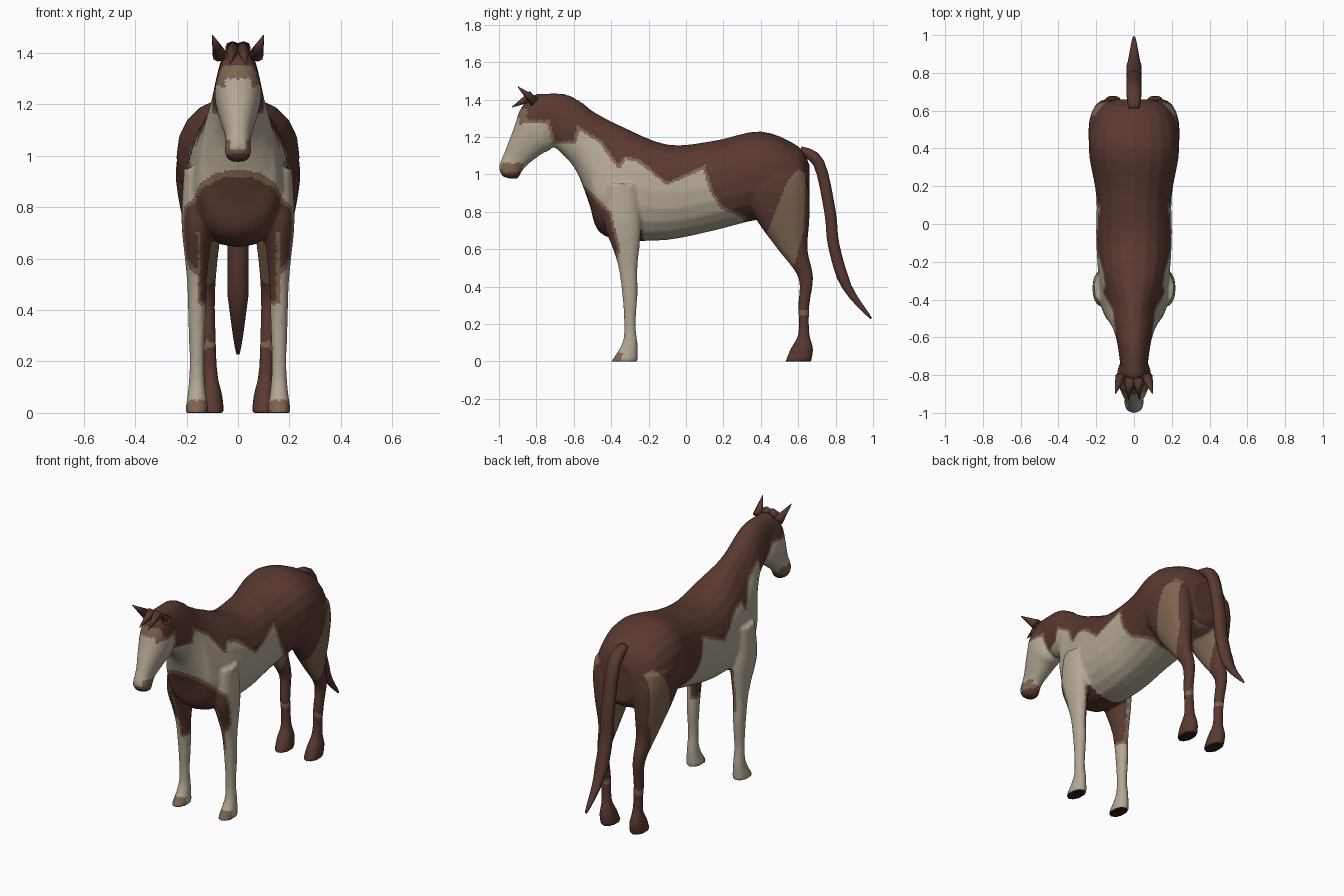
import bpy, bmesh, math
from mathutils import Vector
from mathutils.geometry import intersect_point_line

default_cube = bpy.data.objects.get("Cube")
if default_cube:
    bpy.data.objects.remove(default_cube, do_unlink=True)


def material(name, *rgb):
    mat = bpy.data.materials.new(name)
    mat.use_nodes = True
    mat.diffuse_color = (*rgb, 1)
    shader = mat.node_tree.nodes["Principled BSDF"]
    shader.inputs["Base Color"].default_value = (*rgb, 1)
    return mat


palette = [material("chestnut_brown", .1, .04, .03),
           material("cream", .45, .39, .3),
           material("tan", .21, .13, .08),
           material("dark_sole", .03, .01, .01)]
BROWN, CREAM, TAN, DARK = range(len(palette))


def flowing(rows, steps=4):
    """Catmull-Rom interpolation of all columns, so few key sections are needed."""
    result = []
    for i in range(len(rows) - 1):
        before, start, end, after = (Vector(rows[min(max(k, 0), len(rows) - 1)])
                                     for k in range(i - 1, i + 3))
        for step in range(steps):
            t = step / steps
            leave, arrive = (end - before) / 2, (after - start) / 2
            result.append(start + leave * t
                          + (3 * (end - start) - 2 * leave - arrive) * t ** 2
                          + (2 * (start - end) + leave + arrive) * t ** 3)
    return result + [Vector(rows[-1])]


def loft(bm, sections, sides=20):
    """Skin closed sections: upper point, lower point, half width, upper narrowing."""
    loops = []
    for upper, lower, half_width, narrowing in sections:
        loop = []
        for i in range(sides):
            angle = math.tau * i / sides
            # A slightly squared ellipse
            across, along = (math.copysign(abs(v) ** .9, v)
                             for v in (math.cos(angle), math.sin(angle)))
            point = lower.lerp(upper, (1 + along) / 2)
            point.x += half_width * across * (1 - narrowing * along)
            loop.append(bm.verts.new(point))
        loops.append(loop)
    for a, b in zip(loops, loops[1:]):
        for i in range(sides):
            bm.faces.new((a[i - 1], a[i], b[i], b[i - 1]))
    bm.faces.new(loops[0])
    bm.faces.new(loops[-1])


def make_object(name, bm):
    bmesh.ops.recalc_face_normals(bm, faces=bm.faces)
    mesh = bpy.data.meshes.new(name)
    bm.to_mesh(mesh)
    bm.free()
    mesh.shade_smooth()
    mesh.materials.append(palette[BROWN])
    ob = bpy.data.objects.new(name, mesh)
    bpy.context.collection.objects.link(ob)
    return ob


def barrel(bm, rows):
    """Rows: upper y and z, lower y and z, half width. Narrow above the shoulders."""
    sections = []
    for y, z, low_y, low_z, half_width in flowing(rows):
        narrowing = .35 * math.exp(-((y + .45) / .15) ** 2)
        sections.append((Vector((0, y, z)), Vector((0, low_y, low_z)), half_width, narrowing))
    loft(bm, sections)


def leg(bm, rows, foot_x, splay):
    """Rows: height, y centre, radius along y. The width follows from the radius."""
    for side in (1, -1):
        sections = []
        for z, y, radius in flowing(rows):
            centre = Vector((side * (foot_x + splay * z), y, z))
            reach = Vector((0, radius, 0))
            sections.append((centre - reach, centre + reach, .015 + radius * .45, 0))
        loft(bm, sections)


bm = bmesh.new()
# Trunk and neck, from rump to poll
barrel(bm, [(.66, 1.05, .66, .8, .1), (.6, 1.15, .6, .75, .2),
            (.4, 1.23, .4, .76, .24), (.15, 1.18, .15, .7, .2),
            (-.1, 1.16, -.1, .65, .2), (-.35, 1.26, -.35, .65, .18),
            (-.5, 1.34, -.47, .7, .15), (-.55, 1.38, -.52, .85, .12),
            (-.65, 1.43, -.6, 1.04, .09), (-.8, 1.43, -.74, 1.18, .07)])
# Head, from poll to lips
barrel(bm, [(-.8, 1.43, -.68, 1.3, .06), (-.88, 1.36, -.71, 1.15, .09),
            (-.92, 1.25, -.77, 1.11, .08), (-.97, 1.12, -.86, 1.04, .05),
            (-1, 1.04, -.9, .98, .05), (-.98, .99, -.95, .98, .03)])
# Forelegs
leg(bm, [(.95, -.34, .08), (.75, -.34, .1), (.6, -.32, .07), (.5, -.31, .05),
         (.35, -.3, .04), (.2, -.3, .03), (.1, -.3, .04), (0, -.33, .07)], .16, 0)
# Hind legs
leg(bm, [(1, .48, .16), (.9, .48, .18), (.75, .52, .14), (.6, .57, .08),
         (.45, .64, .04), (.3, .63, .03), (.15, .63, .03), (.07, .62, .06),
         (0, .6, .07)], .1, .05)
body = make_object("body", bm)

# Fuse the volumes into one soft skin
fuse = body.modifiers.new("fuse", 'REMESH')
fuse.voxel_size = .01
fuse.use_smooth_shade = True
soften = body.modifiers.new("soften", 'SMOOTH')
soften.iterations = 4
depsgraph = bpy.context.evaluated_depsgraph_get()
skin = bpy.data.meshes.new_from_object(body.evaluated_get(depsgraph))
body.modifiers.clear()
body.data = skin
skin.materials.clear()
for mat in palette:
    skin.materials.append(mat)


def patch(colour, *outline):
    return colour, [Vector(point) for point in outline]


# Coat patches as side outlines (y, z); later ones lie over earlier ones
patches = [
    patch(CREAM, (-2, 1.29), (-.73, 1.29), (-.7, 1.18), (-.6, 1.18), (-.58, 1.26),
          (-.45, 1.18), (-.36, 1.05), (-.33, 1.1), (-.25, 1.08), (-.1, .96),
          (.1, 1.05), (.15, .9), (.2, .83), (.32, .78), (.3, -1), (-2, -1)),
    patch(BROWN, (-.7, 1.03), (-.53, .93), (-.4, .8), (-.35, .6), (-.4, .44), (-.7, .44)),
    patch(TAN, (.6, 1.03), (.54, .96), (.42, .65), (.57, .49), (.63, .7), (.64, 1)),
]


def edges(outline):
    return zip(outline, outline[1:] + outline[:1])


def inside(p, outline):
    crossings = [a for a, b in edges(outline) if (a.y > p.y) != (b.y > p.y)
                 and p.x < a.x + (p.y - a.y) * (b.x - a.x) / (b.y - a.y)]
    return len(crossings) % 2 == 1


def rim_distance(p, outline):
    distances = []
    for a, b in edges(outline):
        fraction = intersect_point_line(p, a, b)[1]
        distances.append((p - a.lerp(b, min(max(fraction, 0), 1))).length)
    return min(distances)


def coat_colour(centre, normal):
    x, y, z = abs(centre.x), centre.y, centre.z
    spot = Vector((y, z))
    colour = BROWN
    for fill, outline in patches:
        if inside(spot, outline):
            colour = TAN if rim_distance(spot, outline) < .016 else fill
    # Inner forelegs and breast floor
    if -.5 < y < -.23 and .42 < z < .7 and x < .16:
        colour = BROWN if z > .44 and x < .15 else TAN
    # Forehead
    if y < -.85 and 1.27 < z < 1.35 and x < .08:
        colour = CREAM if z < 1.3 and x < .05 else TAN
    # Muzzle
    if y < -.87 and z < 1.06 and (z < 1.03 or x > .03):
        colour = TAN if z > 1.01 else BROWN
    # Hind pastern marking
    if y > .6 and .25 < z < .28:
        colour = TAN
    # Fore hooves and all soles
    if y < -.34 and z < .05:
        colour = TAN
    if z < .02 and normal.z < -.7:
        colour = DARK
    return colour


for face in skin.polygons:
    face.material_index = coat_colour(face.center, face.normal)

# Tail: sections square to a hanging path, tapering to a point
bm = bmesh.new()
path = flowing([(0, .61, 1.13), (0, .71, 1.06), (0, .77, .8), (0, .79, .62),
                (0, .86, .4), (0, .99, .23)])
sections = []
for i, point in enumerate(path):
    along = path[min(i + 1, len(path) - 1)] - path[max(i - 1, 0)]
    outward = Vector((0, -along.z, along.y)).normalized()
    width = .04 * min(1, .7 + i / 10, (len(path) - i) / 6)
    sections.append((point + outward * width * .8, point - outward * width * .8, width, 0))
loft(bm, sections, sides=10)
make_object("tail", bm)


def spike(name, base, tip, radius):
    """A tapering tuft from base to tip."""
    base, tip = Vector(base), Vector(tip)
    bm = bmesh.new()
    bmesh.ops.create_cone(bm, cap_ends=True, segments=8, radius1=radius, radius2=.002,
                          depth=(tip - base).length)
    bmesh.ops.rotate(bm, verts=bm.verts, matrix=(tip - base).to_track_quat('Z', 'Y').to_matrix())
    bmesh.ops.translate(bm, verts=bm.verts, vec=(base + tip) / 2)
    make_object(name, bm)


# Ears and forelock
for side, label in ((1, "left"), (-1, "right")):
    spike(label + "_ear", (side * .07, -.81, 1.39), (side * .1, -.9, 1.47), .03)
    spike(label + "_forelock", (side * .02, -.82, 1.42), (side * .03, -.93, 1.36), .03)
